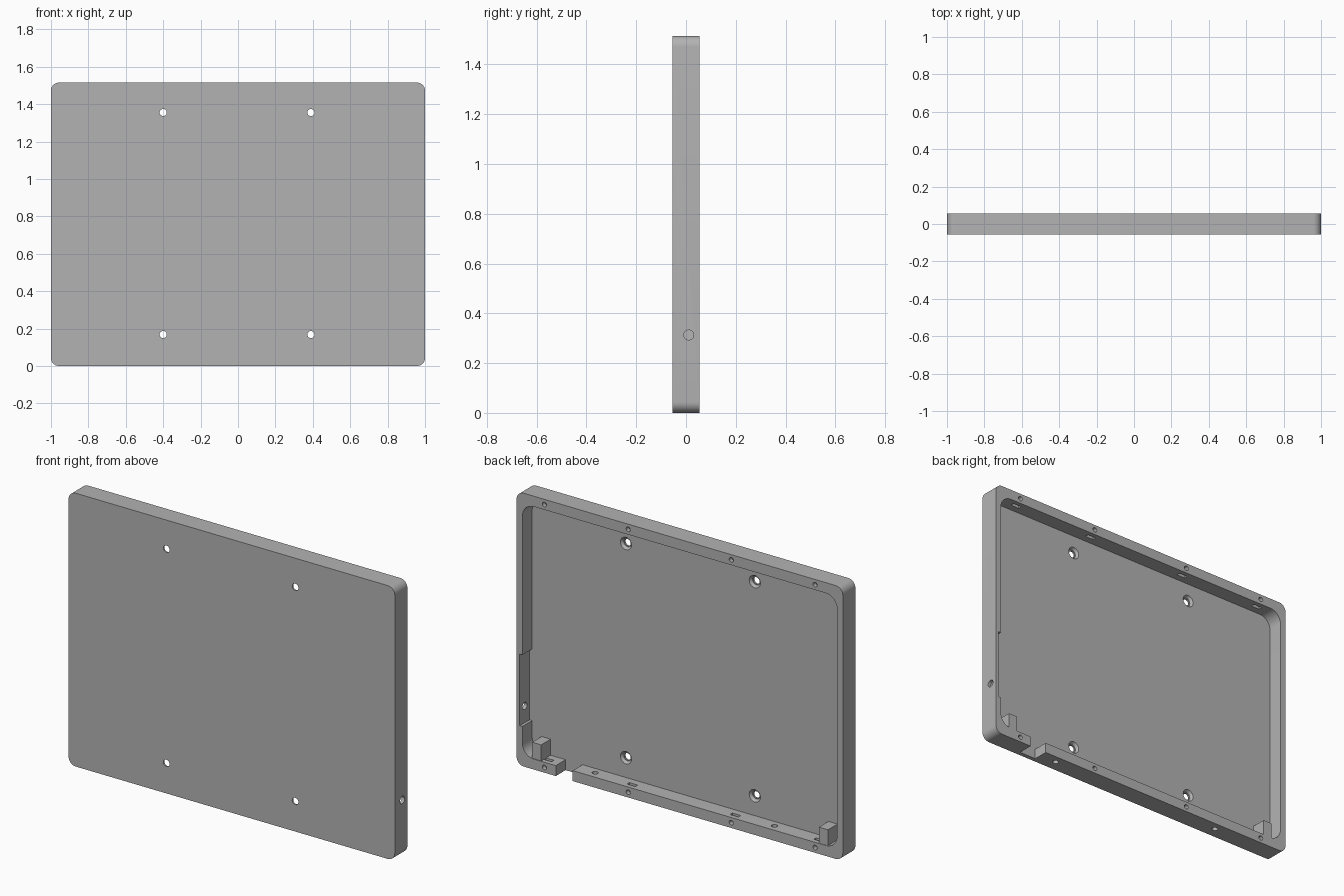
import bpy, bmesh, math
from mathutils import Matrix, Vector

old = bpy.data.objects.get("Cube")
if old:
    bpy.data.objects.remove(old, do_unlink=True)

grey = bpy.data.materials.new("plain grey")
grey.use_nodes = True
COLOUR = (0.45, 0.45, 0.45, 1)
grey.diffuse_color = COLOUR
grey.node_tree.nodes["Principled BSDF"].inputs["Base Color"].default_value = COLOUR

# Main sizes
HEIGHT, BACK, FLOOR = 1.515, 0.055, -0.031
RIM_X, RIM_Z = 0.965, 0.058
cutters = []


def finish(name, bm):
    mesh = bpy.data.meshes.new(name)
    bmesh.ops.recalc_face_normals(bm, faces=bm.faces[:])
    bm.to_mesh(mesh)
    bm.free()
    mesh.materials.append(grey)
    obj = bpy.data.objects.new(name, mesh)
    bpy.context.scene.collection.objects.link(obj)
    return obj


def slab(name, low, high, radius=0):
    """Box between two corners, with its edges along y rounded."""
    low, high = Vector(low), Vector(high)
    bm = bmesh.new()
    bmesh.ops.create_cube(bm, size=1)
    for v in bm.verts:
        v.co = Vector([(a + b) / 2 + c * (b - a) for a, b, c in zip(low, high, v.co)])
    if radius:
        along_y = [e for e in bm.edges
                   if abs(e.verts[0].co.y - e.verts[1].co.y) > 0.001]
        bmesh.ops.bevel(bm, geom=along_y, offset=radius, segments=8,
                        profile=0.5, affect='EDGES')
    return finish(name, bm)


def rod(name, start, end, r1, r2=None):
    """Round bar or cone between two points."""
    start, end = Vector(start), Vector(end)
    axis = end - start
    bm = bmesh.new()
    turn = axis.to_track_quat('Z', 'Y').to_matrix().to_4x4()
    bmesh.ops.create_cone(bm, cap_ends=True, segments=24, radius1=r1,
                          radius2=r1 if r2 is None else r2, depth=axis.length,
                          matrix=Matrix.Translation((start + end) / 2) @ turn)
    return finish(name, bm)


def cut(obj):
    obj.hide_render = True
    cutters.append(obj)


# Tray body
tray = slab("tray", (-1, -BACK, 0), (1, BACK, HEIGHT), 0.043)

# Main cavity, side pocket and cable notch in the lower rim
cut(slab("cavity_cutter", (-RIM_X, FLOOR, RIM_Z),
         (RIM_X, 0.1, HEIGHT - RIM_Z), 0.07))
cut(slab("pocket_cutter", (0.9, FLOOR, 0.22), (0.981, 0.11, 0.617)))
cut(slab("notch_cutter", (0.656, FLOOR, -0.05), (0.76, 0.12, 0.1)))

# Side hole into the pocket
cut(rod("side_hole_cutter", (0.95, 0.011, 0.313), (1.05, 0.011, 0.313), 0.02))

# Countersunk mounting holes through the floor
for x in (-0.4, 0.39):
    for z in (0.168, 1.355):
        cut(rod("mount_hole_cutter", (x, -0.1, z), (x, 0, z), 0.019))
        cut(rod("countersink_cutter", (x, -0.046, z), (x, FLOOR + 0.004, z),
                0.024, 0.037))

# Rim screw holes with captive nut slots
for x in (-0.83, -0.316, 0.316, 0.83):
    for top in (False, True):
        z = HEIGHT - 0.029 if top else 0.029
        cut(rod("rim_hole_cutter", (x, -0.01, z), (x, 0.1, z), 0.013))
        z0, z1 = (HEIGHT - 0.075, HEIGHT - 0.012) if top else (0.012, 0.075)
        cut(slab("nut_slot_cutter", (x - 0.026, 0.008, z0), (x + 0.026, 0.029, z1)))

# Drain holes down through the lower rim
for x in (-0.55, 0.55):
    cut(rod("drain_hole_cutter", (x, 0.01, -0.05), (x, 0.01, 0.1), 0.016))

for c in cutters:
    mod = tray.modifiers.new(c.name, 'BOOLEAN')
    mod.operation, mod.solver, mod.object = 'DIFFERENCE', 'EXACT', c

# Bake the cuts and drop the cutters
bpy.context.view_layer.update()
graph = bpy.context.evaluated_depsgraph_get()
baked = bpy.data.meshes.new_from_object(tray.evaluated_get(graph))
tray.modifiers.clear()
tray.data = baked
for c in cutters:
    bpy.data.objects.remove(c, do_unlink=True)

# Corner support posts standing on the lower rim
for name, side in (("left_post", 1), ("right_post", -1)):
    xs = sorted((side * 0.852, side * 0.907))
    slab(name, (xs[0], FLOOR - 0.005, RIM_Z - 0.008), (xs[1], 0.052, 0.147))

# Smooth the rounded corners and hole walls
bpy.ops.object.select_all(action='DESELECT')
tray.select_set(True)
bpy.context.view_layer.objects.active = tray
bpy.ops.object.shade_smooth_by_angle(angle=math.radians(30))
